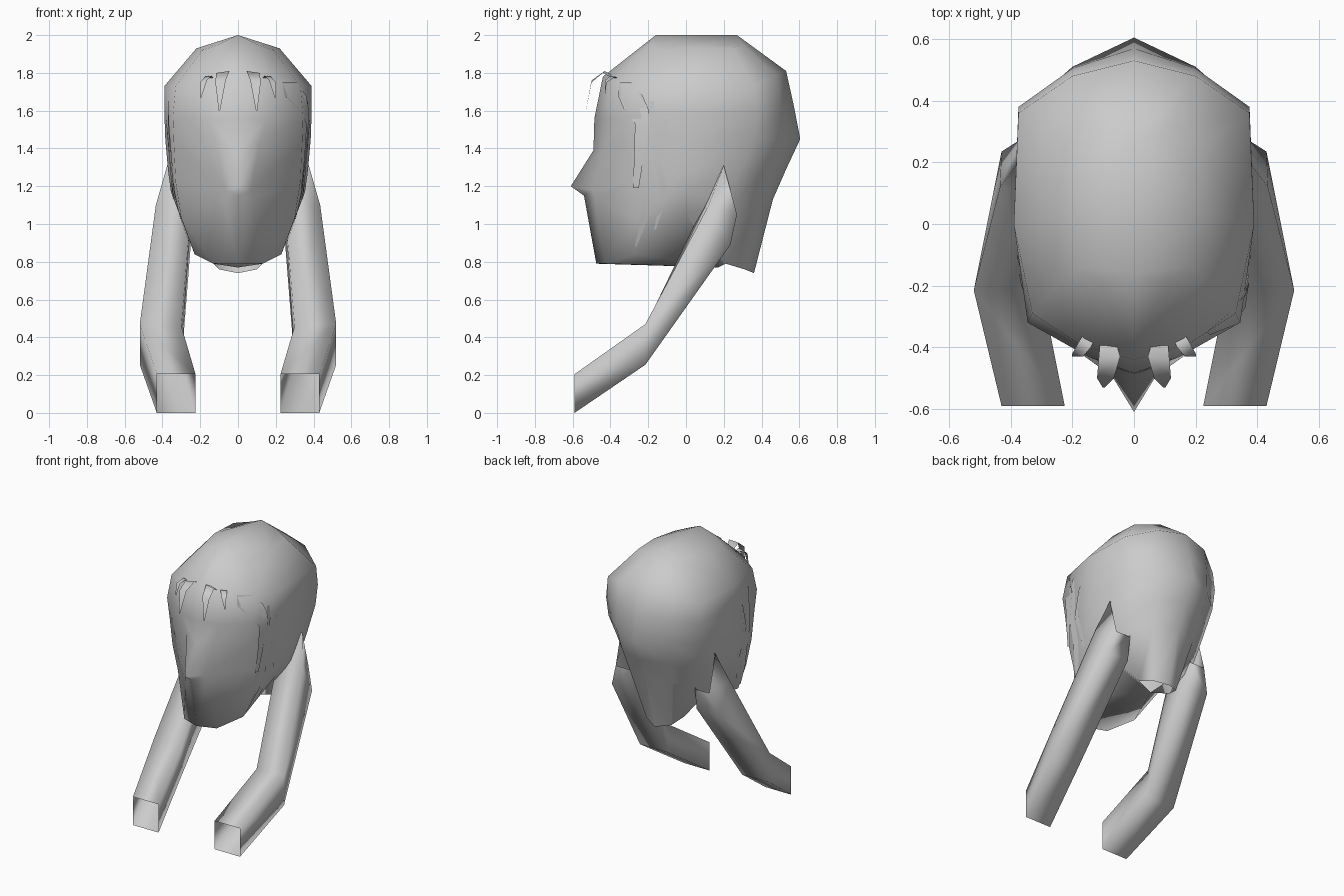
import bpy, bmesh
from mathutils import Vector
from mathutils.bvhtree import BVHTree


def finish(name, bm, mirror=True, normals=True):
    """Turn a bmesh into a smooth object, mirrored across x = 0."""
    if normals:
        bmesh.ops.recalc_face_normals(bm, faces=bm.faces)
    for f in bm.faces:
        f.smooth = True
    me = bpy.data.meshes.new(name)
    bm.to_mesh(me)
    ob = bpy.data.objects.new(name, me)
    bpy.context.collection.objects.link(ob)
    if mirror:
        m = ob.modifiers.new("mirror", 'MIRROR')
        m.use_clip = True
        m.merge_threshold = 0.0005
    return ob


def bridge(bm, a, b, closed=False):
    n = len(a)
    for i in range(n if closed else n - 1):
        j = (i + 1) % n
        bm.faces.new((a[i], a[j], b[j], b[i]))


# Head: half rings from front centre, round the side, to back centre
rings = [
    [(0, -.475, .79), (.13, -.43, .79), (.23, -.27, .84), (.30, 0, 1.05), (.13, .21, .79), (.10, .31, .76), (0, .36, .74)],
    [(0, -.54, 1.15), (.08, -.485, 1.14), (.30, -.26, 1.03), (.355, 0, 1.17), (.33, .22, 1.10), (.17, .40, 1.12), (0, .46, 1.13)],
    [(0, -.61, 1.20), (.07, -.495, 1.18), (.33, -.28, 1.22), (.37, 0, 1.28), (.36, .28, 1.28), (.19, .46, 1.29), (0, .53, 1.29)],
    [(0, -.49, 1.39), (.11, -.43, 1.42), (.34, -.30, 1.43), (.385, 0, 1.45), (.37, .36, 1.45), (.2, .51, 1.45), (0, .605, 1.45)],
    [(0, -.485, 1.56), (.15, -.43, 1.55), (.345, -.32, 1.57), (.39, 0, 1.59), (.375, .38, 1.59), (.2, .505, 1.62), (0, .57, 1.63)],
    [(0, -.44, 1.78), (.17, -.395, 1.75), (.33, -.29, 1.73), (.39, 0, 1.73), (.375, .36, 1.73), (.2, .48, 1.79), (0, .53, 1.81)],
    [(0, -.16, 2.0), (.1, -.19, 1.95), (.19, -.14, 1.92), (.22, .05, 1.93), (.21, .25, 1.93), (.1, .3, 1.95), (0, .27, 2.0)],
]
bm = bmesh.new()
rows = [[bm.verts.new(p) for p in r] for r in rings]
for a, b in zip(rows, rows[1:]):
    bridge(bm, a, b)
t = rows[-1]
for f in ((0, 1, 2, 3), (0, 3, 6), (3, 4, 5, 6)):
    bm.faces.new([t[i] for i in f])
# underside of the jaw, leaving the neck open
throat = bm.verts.new((0, .17, .77))
for i in range(4):
    bm.faces.new((rows[0][i + 1], rows[0][i], throat))
bmesh.ops.recalc_face_normals(bm, faces=bm.faces)
if bm.faces[0].normal.y > 0:
    bmesh.ops.reverse_faces(bm, faces=bm.faces)
bvh = BVHTree.FromBMesh(bm)
finish("head", bm, normals=False)

# Hanging hair tails: four-sided tubes, open at the front end
sections = [
    [(.225, -.59, .205), (.43, -.59, .205), (.43, -.59, 0), (.225, -.59, 0)],
    [(.30, -.215, .46), (.52, -.215, .47), (.52, -.215, .255), (.30, -.215, .255)],
    [(.25, .08, 1.07), (.435, .12, 1.10), (.43, .235, .89), (.25, .235, .89)],
    [(.26, .2, 1.31), (.375, .2, 1.31), (.375, .27, 1.05), (.26, .27, 1.05)],
]
bm = bmesh.new()
tube = [[bm.verts.new(p) for p in s] for s in sections]
for a, b in zip(tube, tube[1:]):
    bridge(bm, a, b, True)
finish("hair_tail", bm)

# Fringe strands: thin tapering strips arching over the forehead
fringe = [
    [((.065, -.36, 1.77), (.11, -.385, 1.77)), ((.045, -.43, 1.81), (.115, -.44, 1.80)),
     ((.065, -.50, 1.76), (.12, -.50, 1.75)), ((.095, -.53, 1.60), (.102, -.53, 1.60))],
    [((.125, -.37, 1.76), (.155, -.345, 1.76)), ((.14, -.40, 1.785), (.175, -.375, 1.78)),
     ((.165, -.43, 1.76), (.20, -.42, 1.75)), ((.194, -.43, 1.67), (.202, -.43, 1.67))],
]
bm = bmesh.new()
for strand in fringe:
    left = [bm.verts.new(p[0]) for p in strand]
    right = [bm.verts.new(p[1]) for p in strand]
    bridge(bm, left, right)
finish("fringe", bm)


# Side locks: ribbons laid on the head surface
def on_head(y, z, off):
    hit = bvh.ray_cast(Vector((2, y, z)), Vector((-1, 0, 0)))[0]
    return (hit.x if hit else .28) + off, y, z


def lock(bm, path, off=.006):
    a = [bm.verts.new(on_head(y0, z, off)) for y0, y1, z in path]
    b = [bm.verts.new(on_head(y1, z, off)) for y0, y1, z in path]
    bridge(bm, a, b)


bm = bmesh.new()
lock(bm, [(-.19, -.17, 1.65), (-.20, -.16, 1.55), (-.235, -.18, 1.35),
          (-.22, -.165, 1.18), (-.24, -.20, 1.03), (-.27, -.262, .88)])
lock(bm, [(-.11, -.095, 1.55), (-.18, -.14, 1.36), (-.13, -.09, 1.17), (-.17, -.16, .97)])
finish("side_locks", bm)

# Single swept lock on one temple
bm = bmesh.new()
lock(bm, [(-.35, -.29, 1.75), (-.36, -.23, 1.68), (-.33, -.20, 1.61),
          (-.27, -.19, 1.53), (-.275, -.225, 1.35), (-.28, -.25, 1.19)], .012)
finish("temple_lock", bm, mirror=False)
